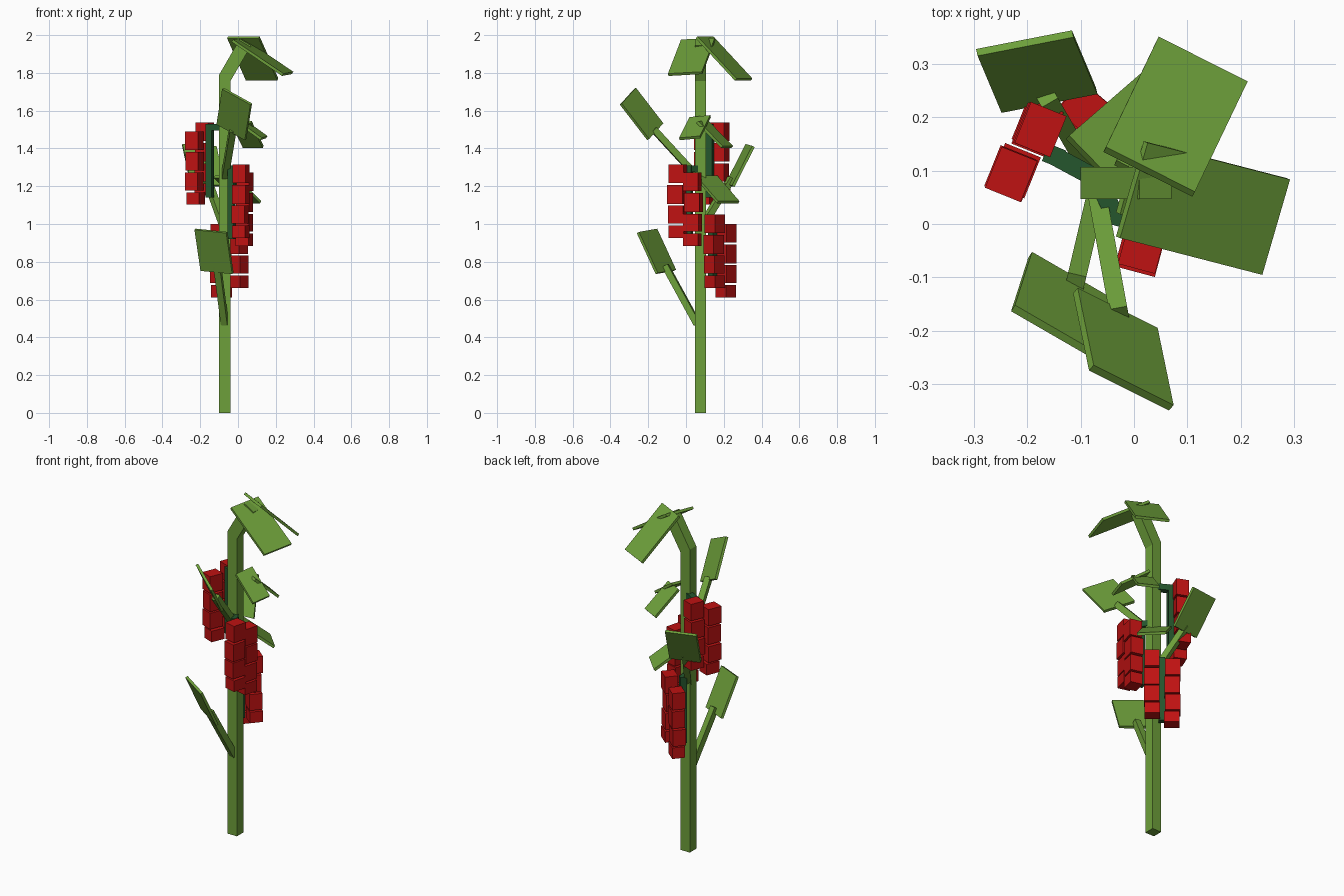
import bpy, math, random
from mathutils import Vector, Matrix

if "Cube" in bpy.data.objects:
    bpy.data.objects.remove(bpy.data.objects["Cube"])

random.seed(4)


def material(name, color):
    m = bpy.data.materials.new(name)
    m.diffuse_color = (*color, 1)
    m.use_nodes = True
    m.node_tree.nodes["Principled BSDF"].inputs["Base Color"].default_value = m.diffuse_color
    return m


GREEN = material("leaf green", (0.155, 0.35, 0.043))
DARK = material("dark green", (0.018, 0.092, 0.026))
RED = material("berry red", (0.52, 0.006, 0.006))


def hexa(name, bottom, top, mat):
    """Six-sided solid between two quads."""
    verts = [Vector(p) for p in bottom] + [Vector(p) for p in top]
    faces = [(3, 2, 1, 0), (4, 5, 6, 7)]
    faces += [(i, (i + 1) % 4, (i + 1) % 4 + 4, i + 4) for i in range(4)]
    me = bpy.data.meshes.new(name)
    me.from_pydata(verts, [], faces)
    me.materials.append(mat)
    ob = bpy.data.objects.new(name, me)
    bpy.context.collection.objects.link(ob)
    return ob


def leaf(name, p0, p1, p3, thick=0.015):
    """Thin slab from a corner, its width neighbour and its length neighbour."""
    p0, p1, p3 = Vector(p0), Vector(p1), Vector(p3)
    n = (p1 - p0).cross(p3 - p0).normalized() * thick / 2
    quad = [p0, p1, p1 + p3 - p0, p3]
    return hexa(name, [p - n for p in quad], [p + n for p in quad], GREEN)


def bar(name, a, b, size, mat):
    """Square bar between two points."""
    a, b = Vector(a), Vector(b)
    d = (b - a).normalized()
    u = d.cross(Vector((0, 0, 1)))
    u = u.normalized() if u.length > 0.01 else Vector((1, 0, 0))
    v = d.cross(u)
    h = size / 2
    sq = [u * x * h + v * y * h for x, y in ((-1, -1), (1, -1), (1, 1), (-1, 1))]
    return hexa(name, [a + s for s in sq], [b + s for s in sq], mat)


def box(name, center, size, angle, mat):
    rot = Matrix.Rotation(angle, 3, 'Z')
    c, (sx, sy, sz) = Vector(center), size

    def ring(z):
        return [c + rot @ Vector((x * sx / 2, y * sy / 2, z * sz / 2))
                for x, y in ((-1, -1), (1, -1), (1, 1), (-1, 1))]
    return hexa(name, ring(-1), ring(1), mat)


# Stem with a mitred bend near the top
def stem_ring(xl, zl, xr, zr):
    return [(xl, 0.047, zl), (xr, 0.047, zr), (xr, 0.107, zr), (xl, 0.107, zl)]


base = stem_ring(-0.10, 0, -0.04, 0)
bend = stem_ring(-0.10, 1.79, -0.04, 1.757)
tip = stem_ring(0.01, 1.98, 0.07, 1.945)
hexa("stem", base, bend, GREEN)
hexa("stem_tip", bend, tip, GREEN)

# Drooping leaves
leaf("top_leaf_side", (-0.03, -0.025, 1.97), (0.022, 0.154, 1.98), (0.237, -0.094, 1.79))
leaf("top_leaf_back", (-0.055, 0.14, 1.988), (0.112, 0.056, 1.988), (0.044, 0.347, 1.765))
leaf("middle_leaf_side", (-0.03, 0.02, 1.56), (0.0, 0.13, 1.57), (0.122, -0.035, 1.45))
leaf("middle_leaf_back", (-0.035, 0.115, 1.54), (0.07, 0.06, 1.54), (0.028, 0.245, 1.408))
leaf("lower_leaf_back", (-0.125, 0.163, 1.25), (-0.015, 0.05, 1.25), (0.01, 0.28, 1.115))

# Raised leaves on leaf stalks
leaf("low_front_leaf", (-0.195, -0.058, 0.755), (-0.027, -0.155, 0.738), (-0.227, -0.158, 0.972))
leaf("high_front_leaf", (-0.11, -0.125, 1.53), (0.04, -0.2, 1.447), (-0.08, -0.27, 1.718))
leaf("back_leaf", (-0.25, 0.215, 1.21), (-0.07, 0.25, 1.20), (-0.295, 0.322, 1.42))
bar("low_front_leaf_stalk", (-0.07, 0.06, 0.47), (-0.11, -0.11, 0.78), 0.035, GREEN)
bar("high_front_leaf_stalk", (-0.07, 0.06, 1.25), (-0.028, -0.17, 1.50), 0.035, GREEN)
bar("back_leaf_stalk", (-0.075, 0.085, 0.99), (-0.165, 0.24, 1.24), 0.035, GREEN)

# Hanging berry clusters: stalk position, top height, angle, two columns (x, y, top)
clusters = [
    ((-0.15, 0.128), 1.53, -22, [(-0.228, 0.097, 1.49), (-0.178, 0.18, 1.538)]),
    ((-0.035, 0.015), 1.31, -15, [(0.012, -0.047, 1.315), (0.033, 0.038, 1.272)]),
    ((-0.077, 0.14), 1.05, 50, [(-0.003, 0.148, 1.05), (-0.09, 0.215, 1.0)]),
]
for k, ((sx, sy), top, deg, columns) in enumerate(clusters, 1):
    ang = math.radians(deg)
    bar(f"berry_stalk_arm_{k}", (-0.07, 0.085, top - 0.018), (sx, sy, top - 0.018), 0.035, DARK)
    box(f"berry_stalk_{k}", (sx, sy, top - 0.195), (0.035, 0.035, 0.39), ang, DARK)
    for c, (x, y, z) in enumerate(columns):
        for i, h in enumerate((0.098, 0.1, 0.095, 0.065)):
            jx, jy = random.uniform(-0.005, 0.005), random.uniform(-0.005, 0.005)
            box(f"berry_{k}_{c}_{i}", (x + jx, y + jy, z - h / 2),
                (0.072, 0.083, h), ang, RED)
            z -= h + 0.01
